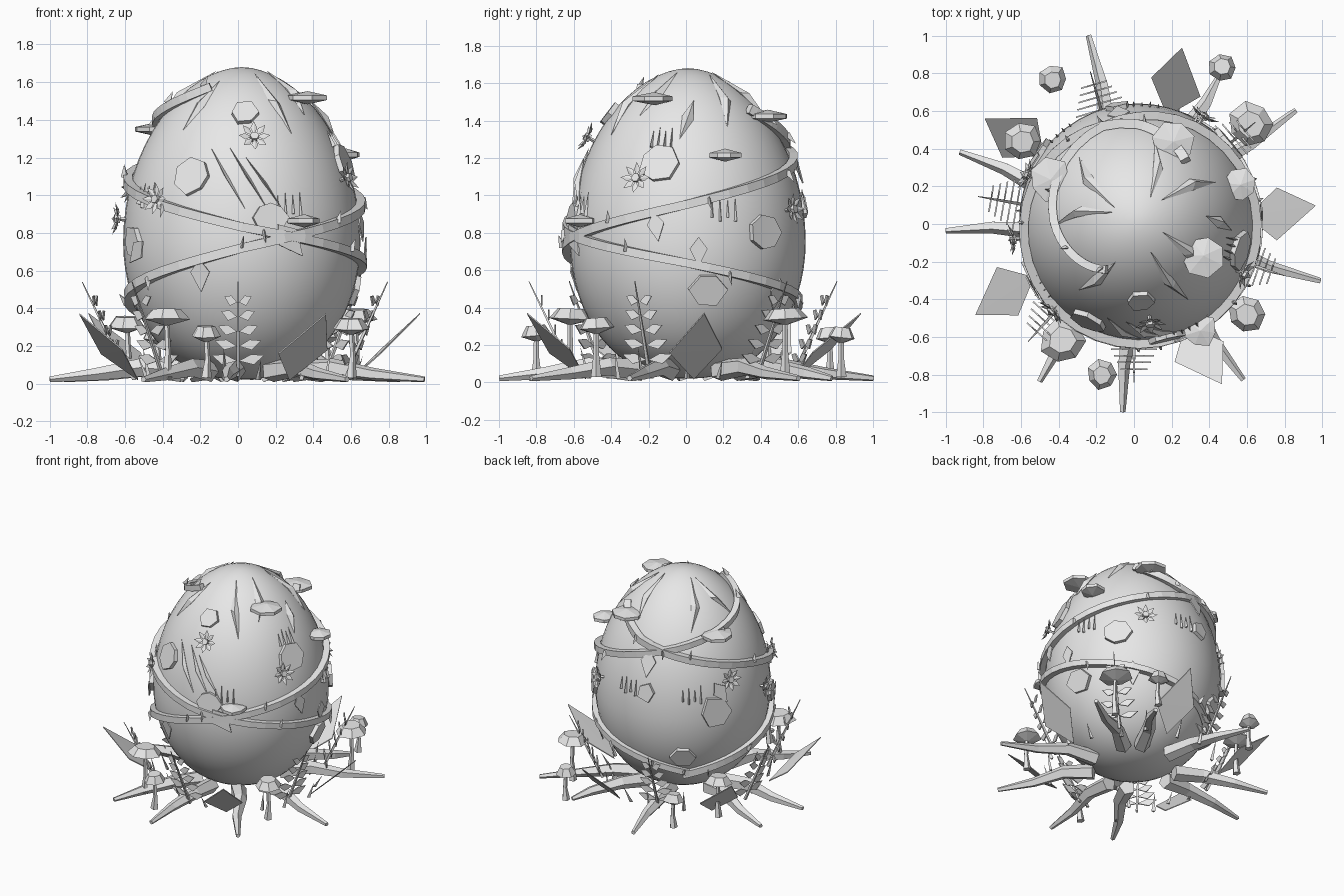
import bpy, bmesh, math, random
from mathutils import Vector, Matrix

if "Cube" in bpy.data.objects:
    bpy.data.objects.remove(bpy.data.objects["Cube"])
random.seed(4)
CX, CY, R, MID, TOP, LOW = 0.02, 0.01, 0.63, 0.75, 0.93, 0.73

grey = bpy.data.materials.new("plain grey")
grey.use_nodes = True
grey.diffuse_color = (0.8, 0.8, 0.8, 1)
grey.node_tree.nodes["Principled BSDF"].inputs["Base Color"].default_value = (0.8, 0.8, 0.8, 1)


def finish(name, bm):
    bmesh.ops.recalc_face_normals(bm, faces=bm.faces)
    me = bpy.data.meshes.new(name)
    bm.to_mesh(me)
    bm.free()
    me.materials.append(grey)
    ob = bpy.data.objects.new(name, me)
    bpy.context.collection.objects.link(ob)
    return ob


def hull(name, pts, mat=Matrix()):
    bm = bmesh.new()
    for p in pts:
        bm.verts.new(mat @ Vector(p))
    res = bmesh.ops.convex_hull(bm, input=bm.verts)
    loose = [v for v in bm.verts if not v.link_faces]
    bmesh.ops.delete(bm, geom=loose, context='VERTS')
    return finish(name, bm)


def tube(name, pts, radii, sides=4, up=Vector((0, 0, 1))):
    bm, rings = bmesh.new(), []
    pts = [Vector(p) for p in pts]
    for i, p in enumerate(pts):
        d = (pts[min(i + 1, len(pts) - 1)] - pts[max(i - 1, 0)]).normalized()
        a = d.cross(up).normalized()
        b = a.cross(d)
        turn = [math.tau * (k + 0.5) / sides for k in range(sides)]
        rings.append([bm.verts.new(p + radii[i] * (a * math.cos(t) + b * math.sin(t))) for t in turn])
    for r, s in zip(rings, rings[1:]):
        for k in range(sides):
            bm.faces.new((r[k], r[k - 1], s[k - 1], s[k]))
    bm.faces.new(rings[0])
    bm.faces.new(rings[-1])
    return finish(name, bm)


def egg_r(z):
    t = (z - MID) / (TOP if z > MID else LOW)
    return R * max(1 - t * t, 0) ** (0.55 if z > MID else 0.45)


def surf(deg, z, off=0.0):
    """Point on the shell and its frame: side, up, outward."""
    a = math.radians(deg)
    slope = (egg_r(z + 0.01) - egg_r(z - 0.01)) / 0.02
    out = Vector((math.cos(a), math.sin(a), -slope)).normalized()
    side = Vector((-math.sin(a), math.cos(a), 0))
    up = out.cross(side)
    p = Vector((CX + egg_r(z) * math.cos(a), CY + egg_r(z) * math.sin(a), z)) + out * off
    m = Matrix((side, up, out)).transposed().to_4x4()
    return Matrix.Translation(p) @ m


def ground(deg, r, z=0.0):
    """Frame at ground level: x outward, y sideways, z up."""
    a = math.radians(deg)
    return Matrix.Translation((r * math.cos(a), r * math.sin(a), z)) @ Matrix.Rotation(a, 4, 'Z')


def polygon(n, r, h, jitter=0.0):
    ring = [(r * (1 + random.uniform(-jitter, jitter)), math.tau * k / n) for k in range(n)]
    return [(q * math.cos(t), q * math.sin(t), s) for q, t in ring for s in (-h, h)]


# Egg shell
bm = bmesh.new()
bmesh.ops.create_uvsphere(bm, u_segments=48, v_segments=32, radius=1)
for v in bm.verts:
    z = MID + v.co.z * (TOP if v.co.z > 0 else LOW)
    a = math.atan2(v.co.y, v.co.x)
    v.co = (CX + egg_r(z) * math.cos(a), CY + egg_r(z) * math.sin(a), z)
egg = finish("egg_shell", bm)
egg.data.shade_smooth()


# Two vines winding in opposite directions, with thorns
def vine(name, keys):
    path, n = [], 9
    for (a, z), (b, w) in zip(keys, keys[1:]):
        path += [(a + (b - a) * k / n, z + (w - z) * k / n) for k in range(n)]
    path.append(keys[-1])
    pts = [surf(a, z, 0.02).translation for a, z in path]
    tube(name, pts, [0.036 - 0.006 * i / len(pts) for i in range(len(pts))])
    for a, z in path[3::5]:
        s = random.choice((-1, 1))
        hull("thorn", [(-.015, 0, 0), (.015, 0, 0), (0, 0, .035), (0, .02, 0), (.01, s * .07, .035)],
             surf(a, z, 0.025))


vine("rising_vine", [(125, .29), (180, .45), (270, .72), (360, .95), (450, 1.2), (540, 1.41), (597, 1.56)])
vine("falling_vine", [(52, 1.45), (90, 1.29), (180, 1.08), (270, .83), (360, .64), (450, .43), (490, .31)])

# Raised spindle shards around the crown and the front
for deg, top, low, lean in [(140, 1.65, 1.36, 8), (70, 1.65, 1.4, -8), (35, 1.64, 1.36, 8),
                            (170, 1.65, 1.4, -12), (-30, 1.65, 1.42, 8), (-62, 1.64, 1.32, -5),
                            (-125, 1.6, 1.34, 6), (0, 1.5, 1.3, 5),
                            (262, 1.25, .92, -10), (273, 1.25, .92, -10), (281, 1.2, .93, -9)]:
    mid, w = (top + low) / 2, 0.03 if top > 1.3 else 0.018
    m = surf(deg, mid)
    pts = [surf(deg + lean, top, .012).translation, surf(deg - lean, low, .004).translation]
    pts += [m @ Vector(p) for p in ((w, 0, .005), (-w, .03, .005), (0, 0, .03), (0, 0, -.02))]
    hull("shell_shard", pts)

# Flat polygon patches on the shell
for deg, z, r, n in [(244, 1.1, .1, 7), (272, 1.43, .075, 6), (344, 1.17, .1, 7), (40, .8, .1, 7),
                     (10, .5, .1, 6), (147, .8, .12, 6), (125, .45, .09, 6), (284, .88, .09, 8),
                     (100, .95, .07, 5), (205, .75, .08, 6)]:
    hull("shell_patch", polygon(n, r, .014, .15), surf(deg, z, .008))

# Flowers: eight petals around a knob
for deg, z in [(277, 1.29), (226, .97), (188, .87), (334, 1.08), (58, .92), (157, 1.03)]:
    base = surf(deg, z, .045)
    hull("flower_centre", polygon(6, .024, .016), base)
    hull("flower_stem", polygon(4, .01, .03), surf(deg, z, .015))
    for k in range(8):
        m = base @ Matrix.Rotation(math.tau * k / 8, 4, 'Z')
        hull("petal", [(.01, 0, 0), (.05, .018, .004), (.05, -.018, .004), (.085, 0, .018), (.05, 0, -.006)], m)

# Leaves hanging from the vines
for deg, z, s, roll in [(293, .76, .11, 40), (250, .58, .09, 0), (212, .7, .09, -50), (345, .83, .08, 10),
                        (5, .7, .08, 0), (100, 1.15, .1, 0), (150, .95, .09, 30), (50, .48, .09, 0)]:
    m = surf(deg, z, .03) @ Matrix.Rotation(math.radians(roll), 4, 'Z')
    hull("vine_leaf", [(x * s, y * s, o) for x, y in ((0, 1), (.6, .2), (-.6, .2), (0, -1)) for o in (-.004, .004)], m)

# Bracket fungi jutting from the upper shell
for deg, z, r in [(-27, 1.49, .11), (66, 1.4, .11), (154, 1.33, .11), (300, .86, .09), (20, 1.2, .09)]:
    p = surf(deg, z, .04).translation
    pts = polygon(7, r, .012, .12) + [(0, 0, .035), (0, 0, -.035)]
    hull("bracket_fungus", pts, Matrix.Translation(p) @ Matrix.Rotation(math.radians(deg), 4, 'Z'))

# Rows of small upright spikes
for deg, z in [(288, .95), (208, 1.0), (12, .93), (125, .95), (80, .97), (338, 1.3)]:
    for k in range(4):
        h = .05 + .02 * (k % 2)
        hull("moss_spike", [(-.008, -h, 0), (.008, -h, 0), (0, -h, .02), (0, h, .012)], surf(deg + 4 * k, z, 0))

# Spreading roots: tip angle, tip radius
for deg, r in [(103.5, 1.03), (157.5, 1.0), (182, 1.0), (239, .975), (266.5, 1.0),
               (305, 1.01), (343, 1.035), (35, 1.05), (60, .9)]:
    m = ground(deg, 0)
    pts = [m @ Vector(p) for p in ((.3, 0, .065), (.52, .015, .085), (.75, -.01, .05), (r, 0, .022))]
    tube("root", pts, [.06, .05, .035, .016], 5)

# Broad diamond leaves at the foot
for deg in (73, 4, 143, 208, 297):
    hull("ground_leaf", [(x, y, z + o) for x, y, z in ((0, 0, .02), (.17, .14, .18), (.15, -.14, .16), (.37, .03, .37))
                         for o in (-.004, .004)], ground(deg, .6))

# Ferns: leaning stem with paired leaflets
for deg in (270, 341, 40, 106, 170, 228):
    m = ground(deg, .6)
    tube("fern_stem", [m @ Vector(p) for p in ((0, 0, .04), (.1, 0, .25), (.24, 0, .54))],
         [.012, .01, .003], 4, Vector((-math.sin(math.radians(deg)), math.cos(math.radians(deg)), 0)))
    for k in range(5):
        x, z, w = .03 + .035 * k, .12 + .078 * k, .14 - .017 * k
        for s in (-1, 1):
            hull("fern_leaflet", [(x + o, s * y, z + h) for y, h in ((.005, 0), (.5 * w, .035), (w, .03), (.6 * w, -.02))
                                  for o in (-.004, .004)], m)

# Mushrooms: position, cap radius, cap height
for x, y, r, h in [(-.43, .77, .075, .25), (-.59, .44, .1, .31), (.47, .83, .075, .25), (.62, .53, .12, .35),
                   (.6, -.48, .1, .3), (-.17, -.8, .08, .26), (-.38, -.62, .12, .35)]:
    tube("mushroom_stem", [(x, y, .03), (x + .008, y, h * .5), (x, y, h)], [.03, .016, .014], 5, Vector((0, 1, 0)))
    m = Matrix.Translation((x, y, h)) @ Matrix.Rotation(random.uniform(-.12, .12), 4, 'X')
    cap = [(px, py, -.01) for px, py, o in polygon(7, r, 1, .08) if o > 0]
    hull("mushroom_cap", cap + [(px * .6, py * .6, .045) for px, py, o in cap] + [(0, 0, -.045)], m)

# Small grass blades between the roots
for k in range(18):
    lean = random.uniform(.02, .09)
    hull("grass_blade", [(0, .015, .02), (0, -.015, .02), (.02, 0, .02), (lean, 0, random.uniform(.12, .2))],
         ground(k * 20 + random.uniform(-6, 6), random.uniform(.5, .62)))
